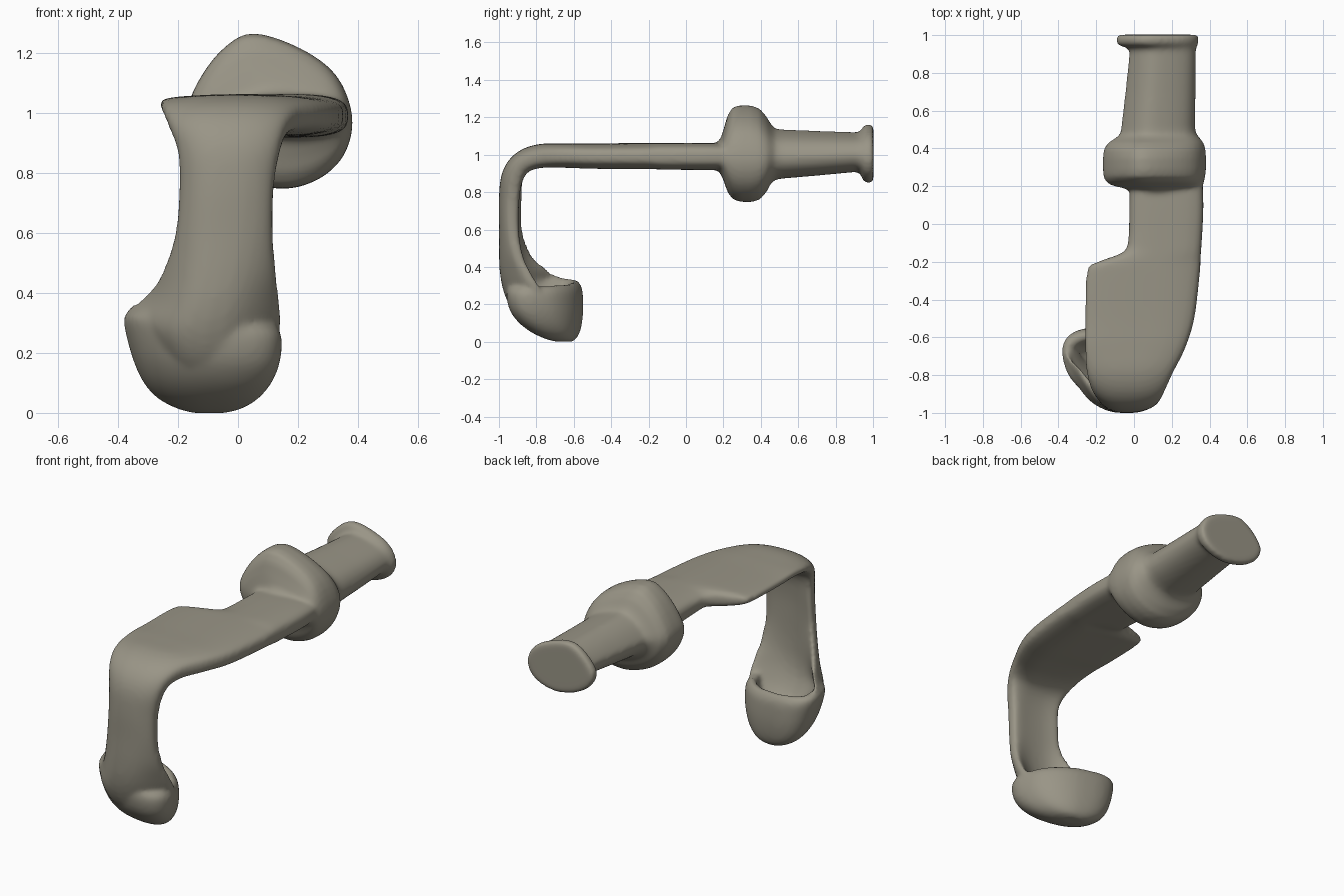
import bpy, bmesh, math
from mathutils import Vector


def loft(bm, rings):
    """Skin closed rings of equal length and cap both ends."""
    loops = [[bm.verts.new(p) for p in r] for r in rings]
    n = len(loops[0])
    faces = []
    for a, b in zip(loops, loops[1:]):
        for i in range(n):
            j = (i + 1) % n
            faces.append(bm.faces.new((a[i], a[j], b[j], b[i])))
    faces += [bm.faces.new(loops[0][::-1]), bm.faces.new(loops[-1])]
    bmesh.ops.recalc_face_normals(bm, faces=faces)


def spow(v, e):
    return math.copysign(abs(v) ** e, v)


def spline(pts, steps, closed=False):
    """Catmull-Rom through tuples of any length."""
    out, n = [], len(pts)
    for i in range(n if closed else n - 1):
        ids = [i - 1, i, i + 1, i + 2]
        p = [pts[j % n] if closed else pts[min(max(j, 0), n - 1)] for j in ids]
        for k in range(steps):
            t = k / steps
            out.append(tuple(0.5 * (2 * b + (c - a) * t + (2 * a - 5 * b + 4 * c - d) * t * t
                                    + (3 * b - a - 3 * c + d) * t ** 3)
                             for a, b, c, d in zip(*p)))
    return out if closed else out + [pts[-1]]


bm = bmesh.new()

# Bent strap: y, z, left x, right x, thickness, cupping, thinning of left edge
stations = [
    (0.28, 0.99, -0.02, 0.36, 0.14, 0, 0),
    (0.10, 0.99, -0.025, 0.368, 0.145, 0, 0),
    (-0.08, 0.99, -0.03, 0.36, 0.145, 0, 0.1),
    (-0.15, 0.99, -0.06, 0.355, 0.145, 0, 0.25),
    (-0.20, 0.99, -0.19, 0.352, 0.145, 0, 0.4),
    (-0.25, 0.99, -0.25, 0.35, 0.145, 0, 0.5),
    (-0.50, 0.99, -0.26, 0.32, 0.14, 0, 0.5),
    (-0.66, 0.993, -0.26, 0.27, 0.135, 0, 0.5),
    (-0.79, 0.99, -0.25, 0.205, 0.13, 0.01, 0.4),
    (-0.88, 0.955, -0.225, 0.165, 0.12, 0.02, 0.2),
    (-0.93, 0.88, -0.20, 0.14, 0.115, 0.03, 0.1),
    (-0.948, 0.76, -0.195, 0.12, 0.105, 0.035, 0),
    (-0.95, 0.60, -0.208, 0.116, 0.10, 0.04, 0),
    (-0.95, 0.47, -0.25, 0.126, 0.10, 0.08, 0),
    (-0.945, 0.37, -0.305, 0.136, 0.10, 0.14, 0),
    (-0.927, 0.28, -0.36, 0.143, 0.10, 0.18, 0),
    (-0.89, 0.20, -0.345, 0.135, 0.10, 0.19, 0),
    (-0.835, 0.135, -0.30, 0.10, 0.09, 0.16, 0),
]
path = spline(stations, 4)
rings = []
for i, (y, z, xl, xr, th, cup, thin) in enumerate(path):
    a, b = path[max(i - 1, 0)], path[min(i + 1, len(path) - 1)]
    t = Vector((0, b[0] - a[0], b[1] - a[1])).normalized()
    out = Vector((0, t.z, -t.y))
    out = -out if out.dot(Vector((0, y + 0.6, z - 0.6))) < 0 else out   # away from bend
    ring = []
    for k in range(40):
        w = 2 * math.pi * k / 40
        u, v = spow(math.cos(w), 0.75), spow(math.sin(w), 0.6)
        low = -th / 2 + th * thin * max(0, 0.5 - u) / 1.5
        off = (th / 2 + low) / 2 + v * (th / 2 - low) / 2
        off -= cup * abs(u) ** 2.4 * (1 - 0.35 * u)      # left edge curls in further
        ring.append(Vector(((xl + xr) / 2 + u * (xr - xl) / 2, y, z)) + out * off)
    rings.append(ring)
loft(bm, rings)

# Hollow scoop at the foot: z, left x, right x, front y, back y (outside then pit)
cup_rows = spline([
    (0.00, -0.15, -0.04, -0.69, -0.61), (0.015, -0.205, 0.015, -0.75, -0.588),
    (0.05, -0.27, 0.07, -0.825, -0.568), (0.10, -0.315, 0.11, -0.89, -0.556),
    (0.16, -0.345, 0.135, -0.935, -0.55), (0.22, -0.365, 0.145, -0.955, -0.55),
    (0.28, -0.38, 0.145, -0.96, -0.555), (0.31, -0.378, 0.133, -0.95, -0.57),
    (0.325, -0.355, 0.105, -0.93, -0.59), (0.31, -0.33, 0.08, -0.91, -0.615),
    (0.25, -0.30, 0.06, -0.88, -0.635), (0.20, -0.24, 0.01, -0.84, -0.66),
    (0.18, -0.17, -0.05, -0.78, -0.71)], 3)
rings = []
for z, x0, x1, y0, y1 in cup_rows:
    ring = []
    for k in range(48):
        w = 2 * math.pi * k / 48
        c, s = math.cos(w), math.sin(w - 0.38)           # skewed towards back left
        x = (x0 + x1) / 2 + spow(c, 0.88) * (x1 - x0) / 2
        y = (y0 + y1) / 2 + spow(s, 0.88) * (y1 - y0) / 2
        h = min(1, max(0, z) / 0.3) ** 2
        ring.append((x, y, z - h * 0.09 * (x + 0.2)))
    rings.append(ring)
loft(bm, rings)

# Collar, stem and end flange share one lopsided round section (x, z in -1..1)
section = spline([(-0.2, 1), (0.38, 0.8), (0.81, 0.45), (1, -0.08), (0.9, -0.56), (0.58, -0.88),
                  (0.12, -1), (-0.42, -0.84), (-0.83, -0.48), (-1, 0.0), (-0.86, 0.42),
                  (-0.56, 0.82)], 4, True)
# y, left x, right x, bottom z, top z
rows = [
    (0.15, 0.00, 0.345, 0.93, 1.055), (0.185, -0.04, 0.352, 0.90, 1.085),
    (0.205, -0.12, 0.364, 0.85, 1.15), (0.222, -0.148, 0.37, 0.80, 1.21),
    (0.25, -0.162, 0.376, 0.762, 1.255), (0.29, -0.165, 0.381, 0.748, 1.265),
    (0.35, -0.165, 0.381, 0.746, 1.263), (0.395, -0.160, 0.378, 0.76, 1.246),
    (0.43, -0.138, 0.368, 0.80, 1.205), (0.453, -0.10, 0.35, 0.845, 1.165),
    (0.475, -0.074, 0.33, 0.865, 1.14), (0.51, -0.068, 0.323, 0.872, 1.135),
    (0.70, -0.046, 0.325, 0.888, 1.127), (0.91, -0.024, 0.327, 0.908, 1.12),
    (0.932, -0.035, 0.33, 0.90, 1.125), (0.945, -0.08, 0.335, 0.865, 1.148),
    (0.96, -0.094, 0.341, 0.852, 1.162), (0.99, -0.094, 0.343, 0.85, 1.163),
    (1.002, -0.08, 0.333, 0.862, 1.15),
]
loft(bm, [[((a + b) / 2 + u * (b - a) / 2, y, (c + d) / 2 + v * (d - c) / 2)
           for u, v in section] for y, a, b, c, d in rows])

# One cast body: fuse the overlapping lofts and soften the joints
me = bpy.data.meshes.new("cast_fitting")
bm.to_mesh(me)
bm.free()
body = bpy.data.objects.new("cast_fitting", me)
bpy.context.collection.objects.link(body)
fuse = body.modifiers.new("fuse", 'REMESH')
fuse.mode = 'VOXEL'
fuse.voxel_size = 0.012
fuse.use_smooth_shade = True
soft = body.modifiers.new("soften", 'SMOOTH')
soft.factor = 0.5
soft.iterations = 8

bronze = bpy.data.materials.new("dull_bronze")
bronze.diffuse_color = (0.32, 0.30, 0.24, 1)
me.materials.append(bronze)
